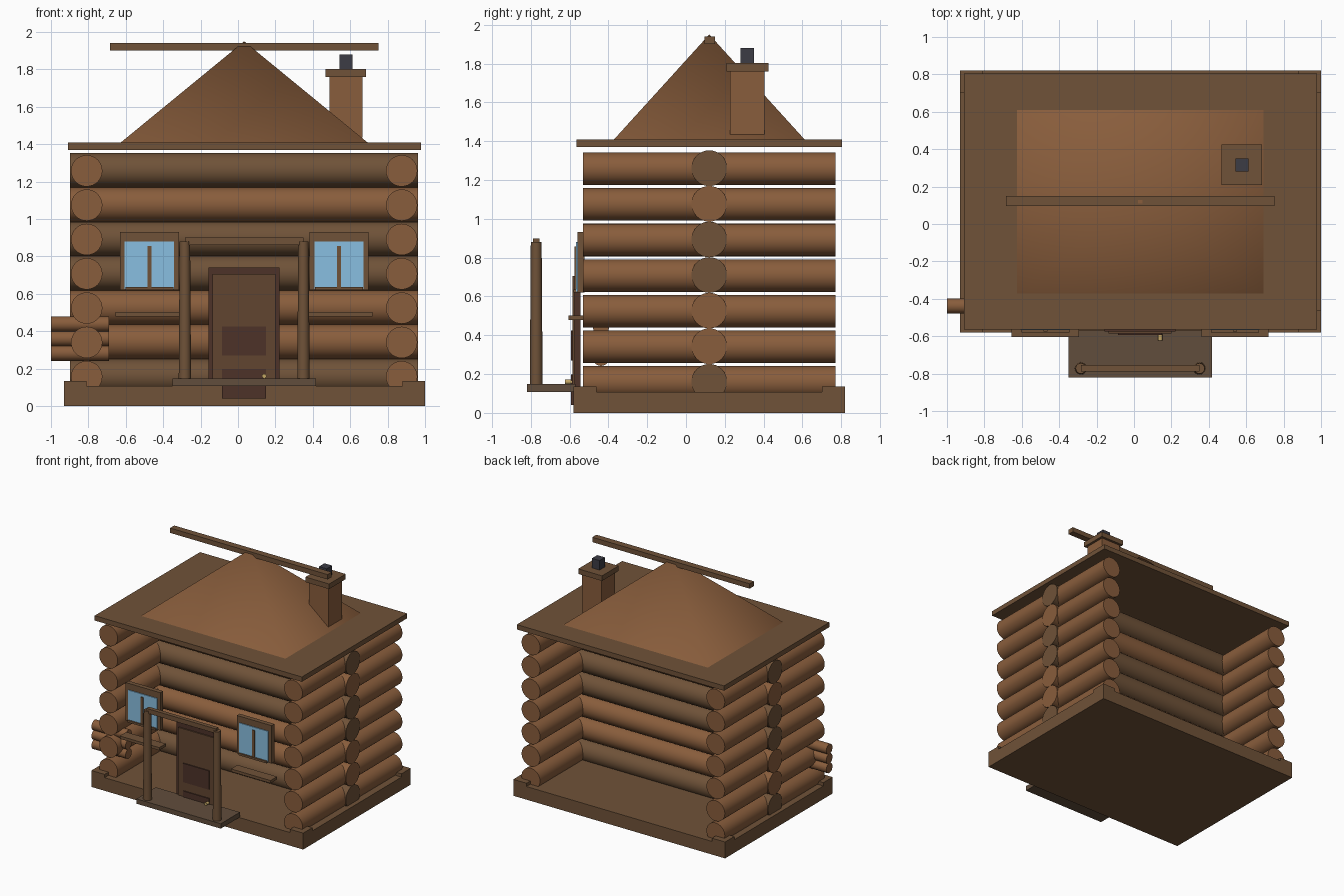
import bpy, bmesh, math
from mathutils import Matrix

if "Cube" in bpy.data.objects:
    bpy.data.objects.remove(bpy.data.objects["Cube"])


def mat(name, r, g, b):
    m = bpy.data.materials.new(name)
    m.diffuse_color = (r, g, b, 1)
    m.use_nodes = True
    m.node_tree.nodes["Principled BSDF"].inputs["Base Color"].default_value = m.diffuse_color
    return m


LIGHT = mat("light_wood", 0.25, 0.11, 0.045)
DARK = mat("dark_wood", 0.16, 0.085, 0.04)
DECK = mat("deck_wood", 0.12, 0.075, 0.045)
DOOR = mat("door_wood", 0.12, 0.06, 0.03)
PANEL = mat("panel_wood", 0.075, 0.032, 0.022)
GLASS = mat("glass", 0.25, 0.52, 0.75)
METAL = mat("flue_metal", 0.045, 0.045, 0.06)
BRASS = mat("brass", 0.55, 0.38, 0.13)
CX, CY = 0.033, 0.12   # centre of the cabin


def finish(name, bm, m, angle=None):
    me = bpy.data.meshes.new(name)
    bm.to_mesh(me)
    bm.free()
    me.materials.append(m)
    ob = bpy.data.objects.new(name, me)
    bpy.context.collection.objects.link(ob)
    if angle:
        bpy.ops.object.select_all(action='DESELECT')
        ob.select_set(True)
        bpy.context.view_layer.objects.active = ob
        bpy.ops.object.shade_smooth_by_angle(angle=math.radians(angle))
    return ob


def box(name, x, y, z, m):
    """Box from (min, max) ranges."""
    bm = bmesh.new()
    bmesh.ops.create_cube(bm, size=1)
    for v in bm.verts:
        v.co = [r[0] + (c + 0.5) * (r[1] - r[0]) for c, r in zip(v.co, (x, y, z))]
    return finish(name, bm, m)


def rod(name, centre, length, r1, m, axis='Z', r2=None, seg=32):
    bm = bmesh.new()
    rot = {'X': Matrix.Rotation(math.pi / 2, 4, 'Y'),
           'Y': Matrix.Rotation(math.pi / 2, 4, 'X'), 'Z': Matrix()}[axis]
    bmesh.ops.create_cone(bm, cap_ends=True, segments=seg, radius1=r1, radius2=r2 or r1,
                          depth=length, matrix=Matrix.Translation(centre) @ rot)
    return finish(name, bm, m, 40)


def around(c, h):
    return (c - h, c + h)


# foundation with raised corner pads
box("foundation", (-0.93, 1.0), (-0.58, 0.82), (0, 0.108), DARK)
for x in ((-0.93, -0.81), (0.88, 1.0)):
    for y in ((-0.58, -0.46), (0.70, 0.82)):
        box("corner_pad", x, y, (0.10, 0.135), DARK)

# seven courses of logs: one cross wall and two side walls
for i in range(7):
    z = 0.16 + i * 0.1835
    rod("cross_log", (CX, CY, z), 1.86, 0.092, LIGHT if i in (1, 2, 5) else DARK, 'X')
    for s in (-1, 1):
        rod("side_log", (CX + s * 0.842, CY, z - 0.003), 1.30, 0.084, LIGHT, 'Y')

# roof slab, pyramid and ridge beam
box("roof_slab", (-0.91, 0.978), (-0.565, 0.805), (1.37, 1.41), DARK)
bm = bmesh.new()
base = [bm.verts.new((CX + sx * 0.665, CY + sy * 0.495, 1.405))
        for sx, sy in ((-1, -1), (1, -1), (1, 1), (-1, 1))]
apex = bm.verts.new((CX, CY, 1.95))
bm.faces.new(base[::-1])
for i in range(4):
    bm.faces.new((base[i], base[(i + 1) % 4], apex))
finish("roof_pyramid", bm, LIGHT, 89)
box("ridge_beam", (-0.685, 0.75), around(0.122, 0.027), (1.90, 1.94), DARK)

# chimney
cx, cy = 0.577, 0.316
box("chimney_stack", around(cx, 0.088), around(cy, 0.088), (1.435, 1.76), LIGHT)
box("chimney_cap", around(cx, 0.108), around(cy, 0.108), (1.76, 1.802), DARK)
box("chimney_flue", around(cx, 0.035), around(cy, 0.035), (1.80, 1.88), METAL)

# windows with mullion, sill and shelf below
for s in (-1, 1):
    x = CX + s * 0.507
    box("window_frame", around(x, 0.158), (-0.56, -0.523), (0.62, 0.932), DARK)
    box("window_glass", around(x, 0.132), (-0.567, -0.555), (0.625, 0.88), GLASS)
    box("window_mullion", around(x, 0.011), (-0.575, -0.56), (0.63, 0.857), DARK)
    box("window_sill", around(x, 0.128), (-0.58, -0.555), (0.62, 0.636), DARK)
    box("window_shelf", around(x, 0.18), (-0.605, -0.52), (0.48, 0.503), DARK)

# door
box("door_frame", around(CX, 0.19), (-0.575, -0.545), (0.11, 0.74), PANEL)
box("door", around(CX, 0.168), (-0.585, -0.555), (0.11, 0.705), DOOR)
for z in ((0.27, 0.425), (0.04, 0.197)):
    box("door_panel", around(CX, 0.118), (-0.593, -0.575), z, PANEL)
rod("door_knob", (0.14, -0.605, 0.16), 0.035, 0.012, BRASS, 'Y', seg=16)

# porch with two tapered posts and a beam
box("porch_deck", around(CX, 0.384), (-0.82, -0.57), (0.108, 0.148), DECK)
for s in (-1, 1):
    rod("porch_post", (CX + s * 0.317, -0.772, 0.513), 0.736, 0.033, DARK, r2=0.028, seg=20)
box("porch_beam", around(CX, 0.317), around(-0.772, 0.017), (0.862, 0.90), DARK)

# firewood stack on the left
for i in range(3):
    rod("firewood", (-0.845, -0.438, 0.283 + i * 0.078), 0.31, 0.041, LIGHT, 'X', seg=20)
